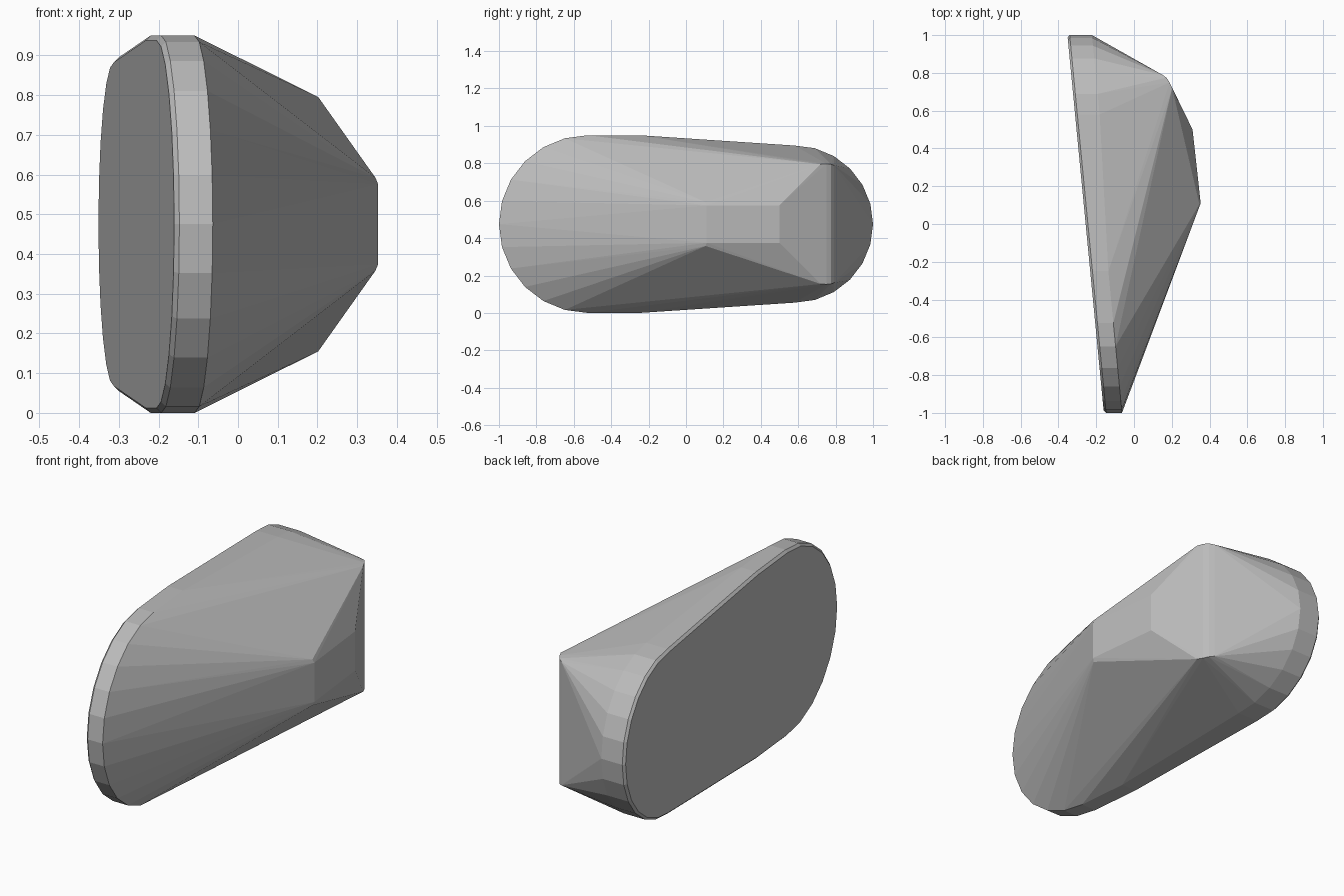
import bpy, bmesh, math

if "Cube" in bpy.data.objects:
    bpy.data.objects.remove(bpy.data.objects["Cube"])

MID = 0.475  # height of the mirror plane


def back_x(y):
    # slanted flat back
    return -0.256 - 0.0965 * y


def outline(inset, small_lift, large_lift):
    # rounded outline: large arc at -y, small arc at +y
    pts = []
    for cy, r, start, lift in ((-0.525, 0.475, 90, large_lift), (0.58, 0.42, -90, small_lift)):
        for i in range(13):
            a = math.radians(start + 15 * i)
            y = cy + (r - inset) * math.cos(a)
            pts.append((back_x(y) + lift, y, MID + (r - inset) * math.sin(a)))
    # straight shoulder of the large end
    for s in (-1, 1):
        pts.append((back_x(-0.25) + large_lift, -0.25, MID + s * (0.475 - inset)))
    return pts


# back plate, its small chamfer, and front rim
points = outline(0.012, 0, 0) + outline(0, 0.012, 0.012) + outline(0, 0.13, 0.096)

# raised front: rounded ridge and narrow nose (x, y, half height)
front = [(0.15, 0.79, 0.315), (0.172, 0.775, 0.32), (0.188, 0.75, 0.322), (0.202, 0.72, 0.32),
         (0.31, 0.50, 0.10), (0.353, 0.11, 0.10), (0.346, 0.105, 0.117)]
points += [(x, y, MID + s * h) for x, y, h in front for s in (-1, 1)]

bm = bmesh.new()
for p in points:
    bm.verts.new(p)
res = bmesh.ops.convex_hull(bm, input=bm.verts)
loose = {g for g in res["geom_interior"] + res["geom_unused"] if isinstance(g, bmesh.types.BMVert)}
bmesh.ops.delete(bm, geom=list(loose), context='VERTS')
bmesh.ops.dissolve_limit(bm, angle_limit=math.radians(0.5), verts=bm.verts, edges=bm.edges)
bmesh.ops.recalc_face_normals(bm, faces=bm.faces)
mesh = bpy.data.meshes.new("faceted_hold")
bm.to_mesh(mesh)
bm.free()

grey = bpy.data.materials.new("plain grey")
grey.diffuse_color = (0.5, 0.5, 0.5, 1)
grey.use_nodes = True
grey.node_tree.nodes["Principled BSDF"].inputs["Base Color"].default_value = grey.diffuse_color
mesh.materials.append(grey)
hold = bpy.data.objects.new("faceted_hold", mesh)
bpy.context.collection.objects.link(hold)
